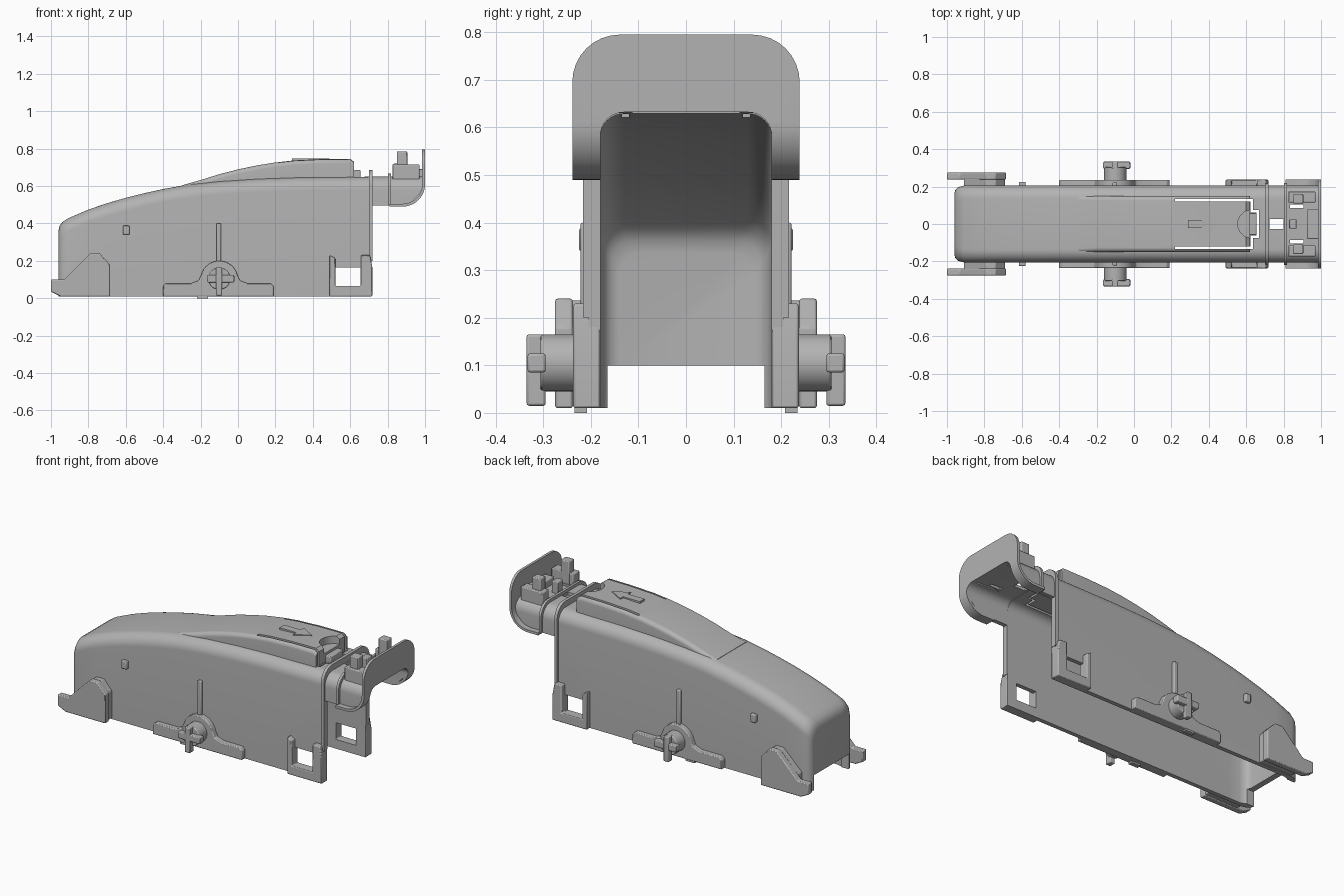
import bpy, bmesh, math

old = bpy.data.objects.get("Cube")
if old:
    bpy.data.objects.remove(old, do_unlink=True)

grey = bpy.data.materials.new("light grey plastic")
grey.use_nodes = True
colour = (0.45, 0.45, 0.45, 1)
grey.diffuse_color = colour
grey.node_tree.nodes["Principled BSDF"].inputs["Base Color"].default_value = colour


def loft(name, rings):
    """Closed solid through rings of equal point count."""
    bm = bmesh.new()
    rows = [[bm.verts.new(p) for p in ring] for ring in rings]
    n = len(rows[0])
    for a, b in zip(rows, rows[1:]):
        for i in range(n):
            j = (i + 1) % n
            bm.faces.new((a[i], a[j], b[j], b[i]))
    bm.faces.new(rows[0])
    bm.faces.new(rows[-1])
    bmesh.ops.recalc_face_normals(bm, faces=bm.faces)
    mesh = bpy.data.meshes.new(name)
    bm.to_mesh(mesh)
    bm.free()
    mesh.materials.append(grey)
    ob = bpy.data.objects.new(name, mesh)
    bpy.context.collection.objects.link(ob)
    return ob


def prism(name, pts, a, b, axis="y"):
    """Extrude an xz profile along y, or an xy profile along z."""
    if axis == "y":
        return loft(name, [[(x, d, z) for x, z in pts] for d in (a, b)])
    return loft(name, [[(x, y, d) for x, y in pts] for d in (a, b)])


def box(name, x, y, z):
    return prism(name, [(x[0], z[0]), (x[1], z[0]), (x[1], z[1]), (x[0], z[1])], *y)


def arch(x, hw, top, r, z0, steps=8):
    """Upside-down U section with rounded shoulders."""
    right = [(x, hw - r + r * math.cos(t), top - r + r * math.sin(t))
             for t in (i * math.pi / 2 / steps for i in range(steps + 1))]
    left = [(p[0], -p[1], p[2]) for p in reversed(right)]
    return [(x, hw, z0)] + right + left + [(x, -hw, z0)]


def arch_solid(name, stations):
    return loft(name, [arch(*s) for s in stations])


def boolean(ob, cutters, op="DIFFERENCE"):
    bpy.context.view_layer.objects.active = ob
    for c in cutters:
        m = ob.modifiers.new("cut", "BOOLEAN")
        m.object, m.operation, m.solver = c, op, "EXACT"
        bpy.ops.object.modifier_apply(modifier=m.name)


def discard(cutters):
    for c in cutters:
        bpy.data.objects.remove(c, do_unlink=True)


def soften(ob, width=0.005):
    m = ob.modifiers.new("soft edges", "BEVEL")
    m.width, m.segments, m.limit_method = width, 2, "ANGLE"


def lerp(profile, x):
    for (x0, z0), (x1, z1) in zip(profile, profile[1:]):
        if x <= x1:
            return z0 + (z1 - z0) * (x - x0) / (x1 - x0)
    return profile[-1][1]


def arc(cx, cz, r, a0, a1, n=12):
    return [(cx + r * math.cos(math.radians(a0 + (a1 - a0) * i / n)),
             cz + r * math.sin(math.radians(a0 + (a1 - a0) * i / n))) for i in range(n + 1)]


# Roof line of the cover
roof = [(-0.96, 0.36), (-0.955, 0.385), (-0.94, 0.407), (-0.91, 0.427), (-0.8, 0.474),
        (-0.7, 0.508), (-0.6, 0.537), (-0.5, 0.562), (-0.4, 0.584), (-0.26, 0.609),
        (-0.1, 0.626), (0.1, 0.639), (0.3, 0.646), (0.715, 0.65)]
nose = {-0.96: 0.165, -0.955: 0.183, -0.94: 0.197}
body = arch_solid("cover_body", [(x, nose.get(x, 0.205), z, 0.07, 0.01) for x, z in roof])

# Hollow inside, lower nose edge and clip windows
cavity = arch_solid("cavity", [(x + (0.035 if x < -0.9 else 0), nose.get(x, 0.205) - 0.025,
                                z - 0.022, 0.05, -0.1) for x, z in roof[:-1]]
                    + [(0.8, 0.18, 0.63, 0.05, -0.1)])
nose_cut = box("nose_cut", (-1.1, -0.85), (-0.165, 0.165), (-0.1, 0.1))
window = box("window", (0.52, 0.655), (-0.4, 0.4), (0.065, 0.165))
boolean(body, [cavity, nose_cut, window])

# Raised hump with a release tongue
crest = [(-0.3, 0.604), (-0.2, 0.632), (-0.1, 0.663), (0, 0.689), (0.1, 0.71), (0.2, 0.726),
         (0.3, 0.737), (0.45, 0.744), (0.6, 0.745), (0.62, 0.73)]
hump = arch_solid("hump", [(x, 0.15, z, min(0.025, z - lerp(roof, x) + 0.015),
                            lerp(roof, x) - 0.018) for x, z in crest])
tongue = box("tongue_tip", (0.6, 0.655), (-0.06, 0.06), (0.632, 0.685))
soften(tongue)
slots = []
for s in (-1, 1):
    slots.append(box("slot", (0.22, 0.635), sorted((s * 0.12, s * 0.134)), (0.5, 0.9)))
    slots.append(box("slot", (0.622, 0.635), sorted((s * 0.065, s * 0.13)), (0.5, 0.9)))
    slots.append(box("slot", (0.625, 0.668), sorted((s * 0.062, s * 0.075)), (0.5, 0.9)))
slots.append(box("slot", (0.656, 0.668), (-0.07, 0.07), (0.5, 0.9)))
notch = prism("notch", arc(0.63, 0, 0.075, 0, 360, 32)[:-1], 0.7, 0.9, "z")
boolean(body, slots)
boolean(hump, slots + [notch])
arrow = prism("arrow", [(0.29, -0.022), (0.4, -0.022), (0.4, -0.05), (0.49, 0),
                        (0.4, 0.05), (0.4, 0.022), (0.29, 0.022)], 0.735, 0.748, "z")

# Neck behind the flange, with the two raised rings
neck = arch_solid("neck", [(0.7, 0.205, 0.65, 0.07, 0.495), (0.88, 0.205, 0.65, 0.07, 0.495),
                           (0.93, 0.205, 0.65, 0.07, 0.515), (0.965, 0.205, 0.65, 0.07, 0.55),
                           (0.985, 0.205, 0.65, 0.07, 0.57)])
opening = arch_solid("opening", [(x, 0.18, 0.632, 0.05, -0.1) for x in (0.6, 1.2)])
vents = [box("vent", (0.725, 0.8), (-0.028, 0.028), (0.55, 0.75))]
for s in (-1, 1):
    vents.append(box("vent", (0.835, 0.905), sorted((s * 0.085, s * 0.105)), (0.55, 0.75)))
boolean(neck, [opening] + vents)
body_ring = arch_solid("body_ring", [(x, 0.216, 0.685, 0.08, 0.2) for x in (0.7, 0.718)])
neck_ring = arch_solid("neck_ring", [(x, 0.22, 0.668, 0.08, 0.495) for x in (0.803, 0.818)])
for ring in (body_ring, neck_ring):
    boolean(ring, [opening])

# Flange: plate that curls back under, with rounded top corners
outer = [(1.0, 0.8), (1.0, 0.61)] + arc(0.88, 0.61, 0.12, 0, -90) + [(0.81, 0.49)]
inner = [(0.81, 0.505)] + arc(0.88, 0.61, 0.105, -90, 0) + [(0.985, 0.8)]
flange = prism("end_flange", outer + inner, -0.3, 0.3)
outline = arch_solid("outline", [(x, 0.239, 0.795, 0.1, 0.3) for x in (0.7, 1.2)])
boolean(flange, [outline], "INTERSECT")
boolean(flange, [opening])
discard([cavity, nose_cut, window, notch, opening, outline] + slots + vents)

# Latch blocks on the neck
centre = box("centre_latch", (0.83, 0.87), (-0.025, 0.025), (0.64, 0.72))
bridge = box("latch_bridge", (0.925, 0.988), (-0.08, 0.08), (0.64, 0.69))
for ob in (centre, bridge):
    soften(ob)

# Parts on both long sides
for s, side in ((1, "left"), (-1, "right")):
    def span(a, b):
        return sorted((s * a, s * b))

    post = box(side + "_latch_post", (0.85, 0.905), span(0.11, 0.16), (0.63, 0.785))
    arm = box(side + "_latch_arm", (0.825, 0.97), span(0.115, 0.175), (0.63, 0.715))

    foot = prism(side + "_foot", [(-1, 0.1), (-0.93, 0.1), (-0.79, 0.24), (-0.74, 0.24),
                                  (-0.685, 0.18), (-0.685, 0.01), (-0.95, 0.01),
                                  (-1, 0.035)], *span(0.238, 0.275))
    web = prism(side + "_foot_web", [(-0.91, 0.12), (-0.79, 0.236), (-0.74, 0.236),
                                     (-0.69, 0.18), (-0.69, 0.015), (-0.91, 0.015)],
                *span(0.19, 0.245))
    nub = box(side + "_nub", (-0.615, -0.58), span(0.195, 0.225), (0.34, 0.388))

    # Pivot bracket, rib and cross-ended pin
    bracket = prism(side + "_pivot_bracket",
                    [(-0.4, 0.01), (-0.4, 0.065), (-0.385, 0.08), (-0.25, 0.08), (-0.21, 0.095)]
                    + arc(-0.1, 0.1, 0.1, 165, 15, 16)
                    + [(0.01, 0.095), (0.05, 0.08), (0.175, 0.08), (0.19, 0.065), (0.19, 0.01)],
                    *span(0.19, 0.236))
    rib = box(side + "_rib", (-0.115, -0.09), span(0.195, 0.222), (0.15, 0.4))
    pin = prism(side + "_pivot_pin", arc(-0.1, 0.105, 0.06, 0, 360, 32)[:-1], *span(0.2, 0.306))
    bar = box(side + "_pin_bar", (-0.165, -0.02), span(0.295, 0.333), (0.085, 0.125))
    blade = box(side + "_pin_blade", (-0.118, -0.085), span(0.295, 0.335), (0.015, 0.165))
    pad = box(side + "_bottom_pad", (-0.22, -0.16), span(0.208, 0.234), (0, 0.02))

    # Window frame clip
    clip = prism(side + "_clip_frame", [(0.49, 0.01), (0.718, 0.01), (0.718, 0.165),
                                        (0.705, 0.23), (0.657, 0.23), (0.657, 0.065),
                                        (0.52, 0.065), (0.52, 0.215), (0.49, 0.23)],
                 *span(0.18, 0.237))
    for ob in (post, arm, foot, web, nub, bracket, rib, pin, bar, blade, clip):
        soften(ob)

# Smooth shading with sharp edges kept
bpy.ops.object.select_all(action="DESELECT")
for ob in bpy.context.collection.objects:
    if ob.type == "MESH" and grey.name in ob.data.materials:
        ob.select_set(True)
        bpy.context.view_layer.objects.active = ob
bpy.ops.object.shade_smooth_by_angle(angle=math.radians(32))
